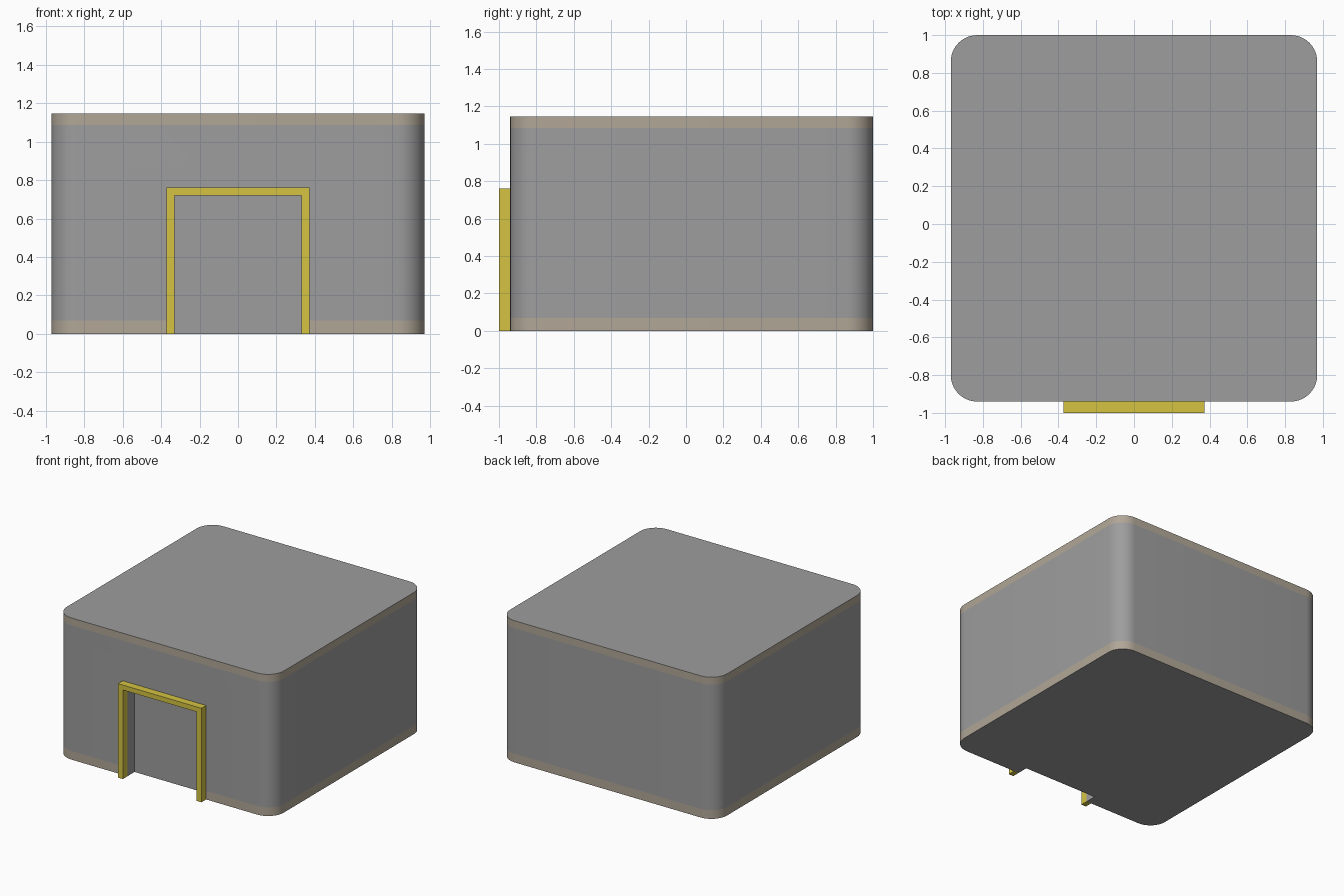
import bpy, bmesh, math

if "Cube" in bpy.data.objects:
    bpy.data.objects.remove(bpy.data.objects["Cube"])


def material(name, rgb):
    m = bpy.data.materials.new(name)
    m.diffuse_color = (*rgb, 1)
    m.use_nodes = True
    m.node_tree.nodes["Principled BSDF"].inputs["Base Color"].default_value = m.diffuse_color
    return m


GREY = material("wall grey", (0.34, 0.34, 0.34))
TAN = material("trim tan", (0.44, 0.385, 0.31))
YELLOW = material("frame yellow", (0.66, 0.55, 0.055))


def finish(name, bm, mats):
    bmesh.ops.recalc_face_normals(bm, faces=bm.faces[:])
    me = bpy.data.meshes.new(name)
    bm.to_mesh(me)
    bm.free()
    ob = bpy.data.objects.new(name, me)
    bpy.context.collection.objects.link(ob)
    for m in mats:
        me.materials.append(m)
    return ob


def prism(bm, points, direction):
    """Extrude a flat outline into a closed solid."""
    face = bm.faces.new([bm.verts.new(p) for p in points])
    new = bmesh.ops.extrude_face_region(bm, geom=[face])["geom"]
    verts = [v for v in new if isinstance(v, bmesh.types.BMVert)]
    bmesh.ops.translate(bm, vec=direction, verts=verts)


# Building block: rounded square outline, sliced at the trim heights
HALF, YC, H, R, SEG = 0.97, 0.03, 1.145, 0.14, 10
LOW, HIGH = 0.07, 1.085
outline = []
for quarter, (sx, sy) in enumerate([(1, 1), (-1, 1), (-1, -1), (1, -1)]):
    for i in range(SEG + 1):
        a = math.pi / 2 * (quarter + i / SEG)
        outline.append((sx * (HALF - R) + R * math.cos(a),
                        YC + sy * (HALF - R) + R * math.sin(a), 0))
bm = bmesh.new()
prism(bm, outline, (0, 0, H))
for z in (LOW, HIGH):
    bmesh.ops.bisect_plane(bm, geom=bm.verts[:] + bm.edges[:] + bm.faces[:],
                           plane_co=(0, 0, z), plane_no=(0, 0, 1))
bm.normal_update()
for f in bm.faces:
    z = f.calc_center_median().z
    side = abs(f.normal.z) < 0.5
    f.material_index = 1 if side and (z < LOW or z > HIGH) else 0
building = finish("building", bm, [GREY, TAN])

# Shallow doorway recess cut into the front wall
bm = bmesh.new()
prism(bm, [(-0.33, -1.2, -0.2), (0.33, -1.2, -0.2), (0.33, -1.2, 0.72), (-0.33, -1.2, 0.72)],
      (0, 1.2 - 0.85, 0))
cutter = finish("doorway_cutter", bm, [GREY])
cutter.hide_render = True
mod = building.modifiers.new("doorway", "BOOLEAN")
mod.operation, mod.object, mod.solver = "DIFFERENCE", cutter, "EXACT"
bpy.context.view_layer.objects.active = building
building.select_set(True)
bpy.ops.object.modifier_apply(modifier=mod.name)
bpy.data.objects.remove(cutter)
bpy.ops.object.shade_smooth_by_angle(angle=math.radians(30))

# Door frame: an upside-down U standing proud of the wall
OUT, INN, TOP, LINTEL = 0.373, 0.33, 0.76, 0.72
bm = bmesh.new()
u_shape = [(-OUT, 0), (-OUT, TOP), (OUT, TOP), (OUT, 0),
           (INN, 0), (INN, LINTEL), (-INN, LINTEL), (-INN, 0)]
prism(bm, [(x, -1.0, z) for x, z in u_shape], (0, 0.06, 0))
finish("door_frame", bm, [YELLOW])
